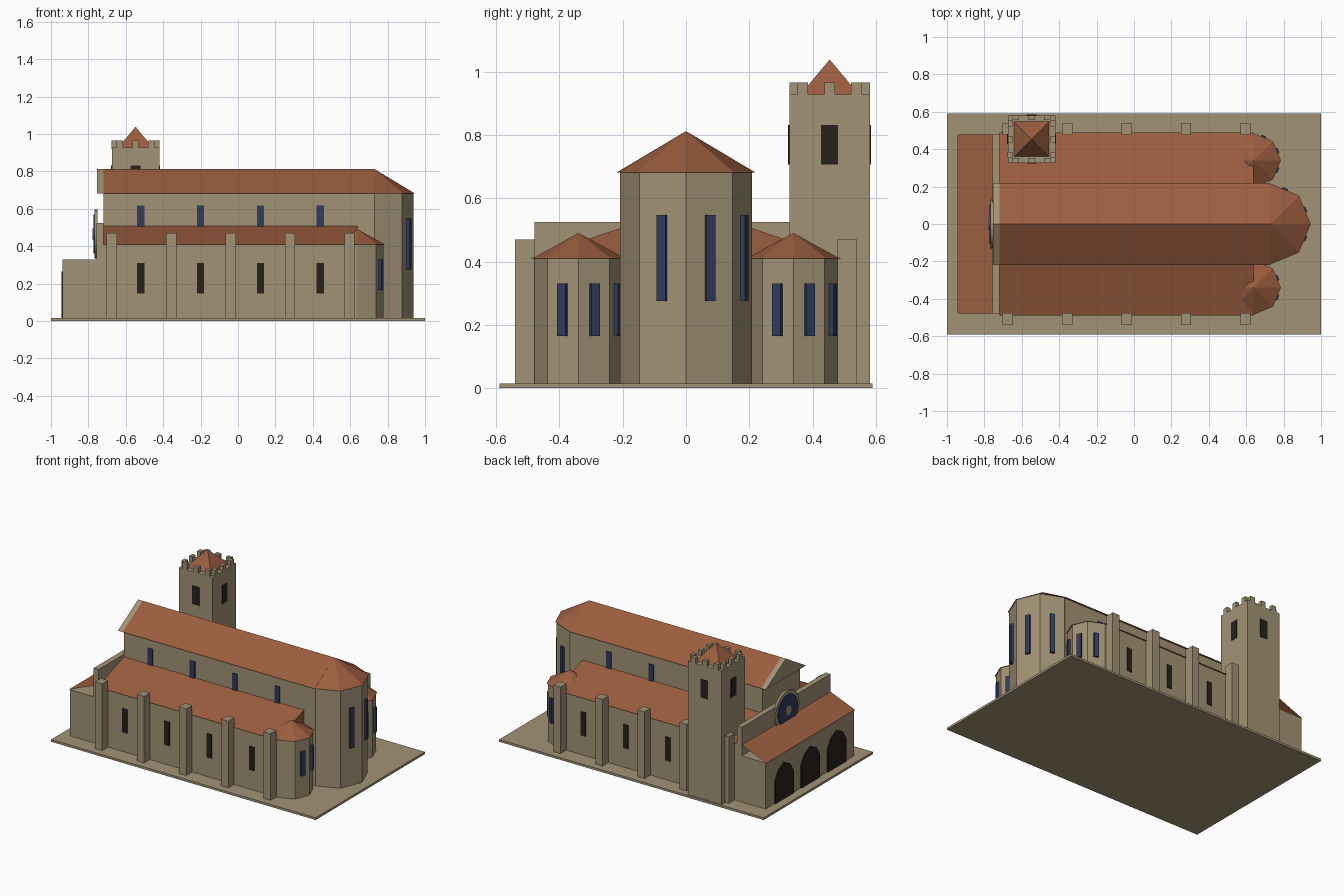
import bpy, bmesh
from math import pi, cos, sin
from mathutils import Matrix

if "Cube" in bpy.data.objects:
    bpy.data.objects.remove(bpy.data.objects["Cube"])


def material(name, rgb):
    m = bpy.data.materials.new(name)
    m.diffuse_color = (*rgb, 1)
    m.use_nodes = True
    m.node_tree.nodes["Principled BSDF"].inputs["Base Color"].default_value = m.diffuse_color
    return m


STONE = material("stone", (0.36, 0.29, 0.18))
TILE = material("roof_tile", (0.33, 0.11, 0.05))
GLASS = material("blue_glass", (0.03, 0.045, 0.11))
DARK = material("dark_opening", (0.02, 0.015, 0.012))


def finish(name, bm, mat):
    bmesh.ops.recalc_face_normals(bm, faces=bm.faces)
    me = bpy.data.meshes.new(name)
    bm.to_mesh(me)
    bm.free()
    ob = bpy.data.objects.new(name, me)
    me.materials.append(mat)
    bpy.context.collection.objects.link(ob)
    return ob


def box(name, x, y, z, mat=STONE):
    """Box from (min, max) pairs."""
    bm = bmesh.new()
    mid = [(a + b) / 2 for a, b in (x, y, z)]
    size = [abs(b - a) for a, b in (x, y, z)]
    bmesh.ops.create_cube(bm, size=1, matrix=Matrix.Translation(mid) @ Matrix.Diagonal((*size, 1)))
    return finish(name, bm, mat)


def extrude_x(name, profile, x0, x1, mat):
    """Extrude a (y, z) profile along x."""
    bm = bmesh.new()
    face = bm.faces.new([bm.verts.new((x0, y, z)) for y, z in profile])
    new = bmesh.ops.extrude_face_region(bm, geom=[face])["geom"]
    bmesh.ops.translate(bm, vec=(x1 - x0, 0, 0), verts=[v for v in new if isinstance(v, bmesh.types.BMVert)])
    return finish(name, bm, mat)


def cone(name, center, r0, r1, z0, z1, sides, mat, turn=0):
    bm = bmesh.new()
    rot = Matrix.Rotation(turn, 4, "Z")
    # first vertex is put on the +x axis for even octagons
    bmesh.ops.create_cone(bm, cap_ends=True, segments=sides, radius1=r0, radius2=r1, depth=z1 - z0,
                          matrix=Matrix.Translation((*center, (z0 + z1) / 2)) @ rot)
    bmesh.ops.remove_doubles(bm, verts=bm.verts, dist=1e-5)
    return finish(name, bm, mat)


def disc_x(name, x0, x1, y, z, r, mat):
    ring = [(y + r * cos(2 * pi * i / 32), z + r * sin(2 * pi * i / 32)) for i in range(32)]
    return extrude_x(name, ring, x0, x1, mat)


def apse(name, cx, cy, r, eave, top, win):
    """Octagonal apse with pyramid roof and three tall windows."""
    cone(name + "_wall", (cx, cy), r, r, 0, eave, 8, STONE)
    cone(name + "_roof", (cx, cy), r + 0.007, 0, eave, top, 8, TILE)
    d = r * cos(pi / 8) + 0.005
    for k in (-1, 1, 3):
        w = box(name + "_window", (d - 0.01, d + 0.01), (-0.015, 0.015), win, GLASS)
        w.matrix_world = Matrix.Translation((cx, cy, 0)) @ Matrix.Rotation(k * pi / 8, 4, "Z")


# ground slab
box("base_slab", (-1, 1), (-0.59, 0.59), (0, 0.015))

# nave with gabled roof and front gable parapet
box("nave_wall", (-0.72, 0.73), (-0.203, 0.203), (0, 0.685))
gable = [(-0.218, 0.682), (0.218, 0.682), (0, 0.812)]
extrude_x("nave_roof", gable, -0.72, 0.73, TILE)
extrude_x("gable_parapet", gable, -0.755, -0.72, STONE)

# aisles, buttresses and side windows on both sides
for s in (-1, 1):
    box("aisle_wall", (-0.72, 0.64), (s * 0.2, s * 0.478), (0, 0.413))
    extrude_x("aisle_roof", [(s * 0.49, 0.41), (s * 0.2, 0.41), (s * 0.2, 0.508)], -0.72, 0.64, TILE)
    for i in range(5):
        x = -0.675 + 0.318 * i
        box("buttress", (x - 0.027, x + 0.027), (s * 0.477, s * 0.541), (0, 0.47))
    for i in range(4):
        x = -0.52 + 0.32 * i
        box("aisle_window", (x - 0.019, x + 0.019), (s * 0.465, s * 0.484), (0.148, 0.31), DARK)
        box("clerestory_window", (x - 0.019, x + 0.019), (s * 0.195, s * 0.209), (0.5, 0.618), GLASS)
    apse("side_apse", 0.64, s * 0.34, 0.138, 0.41, 0.49, (0.165, 0.33))

apse("main_apse", 0.73, 0, 0.208, 0.682, 0.812, (0.275, 0.547))

# west front with round window
box("west_wall", (-0.757, -0.72), (-0.478, 0.478), (0, 0.525))
disc_x("rose_rim", -0.766, -0.75, 0, 0.465, 0.13, STONE)
disc_x("rose_glass", -0.773, -0.75, 0, 0.465, 0.105, GLASS)
disc_x("rose_hub", -0.777, -0.75, 0, 0.465, 0.03, STONE)

# porch with lean-to roof sheet and three arched openings
box("porch_wall", (-0.937, -0.755), (-0.478, 0.478), (0, 0.33))
bm = bmesh.new()
bm.faces.new([bm.verts.new(p) for p in ((-0.943, -0.478, 0.33), (-0.755, -0.478, 0.405),
                                        (-0.755, 0.478, 0.405), (-0.943, 0.478, 0.33))])
roof = finish("porch_roof", bm, TILE)
if roof.data.polygons[0].normal.z < 0:
    roof.data.flip_normals()
for y in (-0.284, 0, 0.284):
    half = [(0.1, 0.015), (0.1, 0.17), (0.062, 0.232)]
    arch = [(y + a, z) for a, z in half] + [(y, 0.265)] + [(y - a, z) for a, z in reversed(half)]
    extrude_x("porch_arch", arch, -0.944, -0.92, DARK)

# bell tower with battlements, pyramid roof and four openings
tx, ty, h = -0.548, 0.454, 0.127
box("tower", (tx - h, tx + h), (ty - h, ty + h), (0, 0.927))
cone("tower_roof", (tx, ty), 0.095 * 2 ** 0.5, 0, 0.925, 1.038, 4, TILE, pi / 4)
for k in range(4):
    place = Matrix.Translation((tx, ty, 0)) @ Matrix.Rotation(k * pi / 2, 4, "Z")
    box("tower_window", (h - 0.01, h + 0.004), (-0.027, 0.027), (0.707, 0.832), DARK).matrix_world = place
    for o in (-0.085, 0, 0.085):
        box("merlon", (h - 0.025, h), (o - 0.017, o + 0.017), (0.92, 0.965)).matrix_world = place
